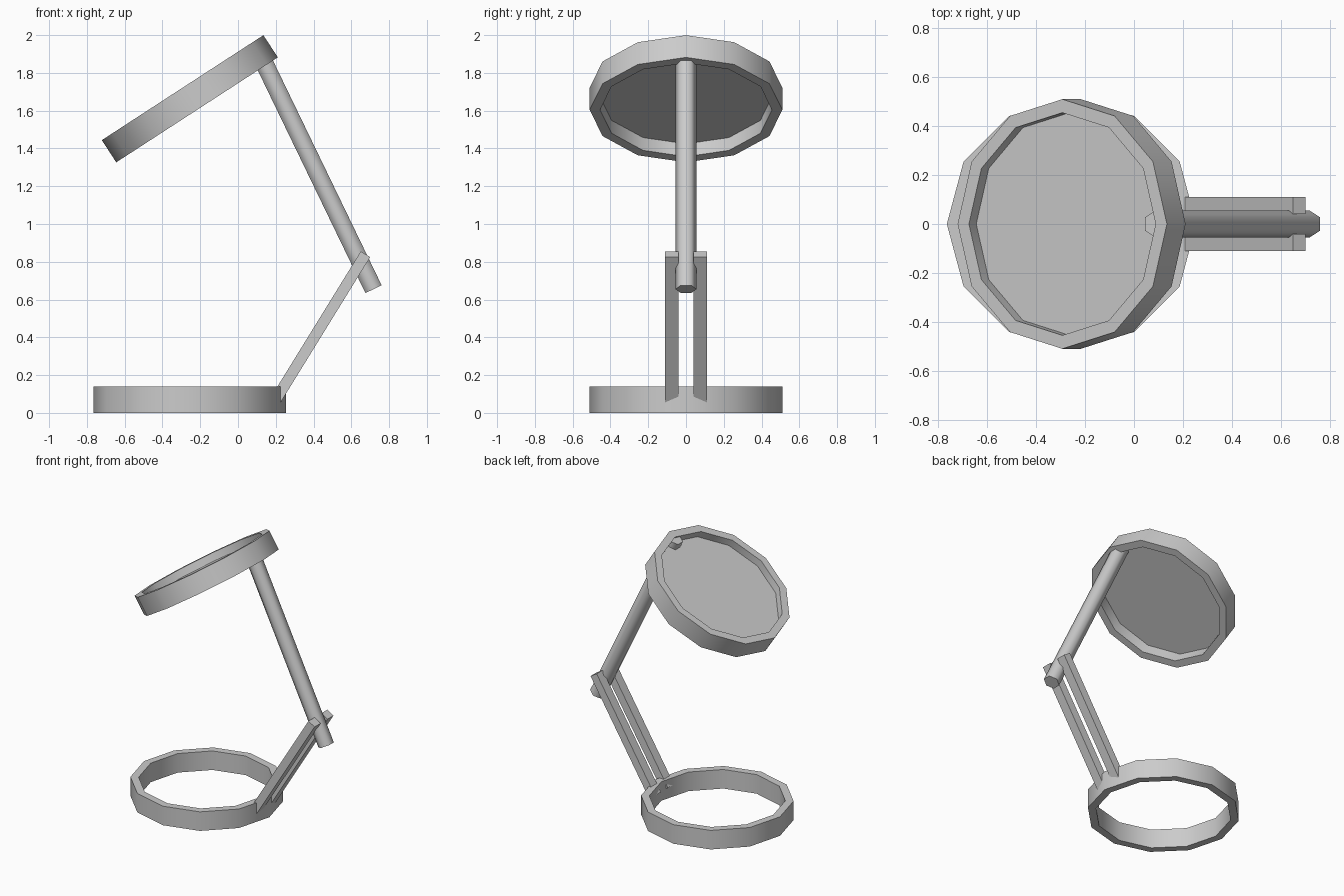
import bpy, bmesh
from math import radians, cos, sin, pi, atan2
from mathutils import Vector, Matrix

if "Cube" in bpy.data.objects:
    bpy.data.objects.remove(bpy.data.objects["Cube"])

CX, R_OUT, R_IN, HEIGHT = -0.255, 0.51, 0.455, 0.14
TILT = radians(-33)
HEAD = Vector((CX, 0, 1.663))


def finish(name, bm, smooth_angle=None):
    bmesh.ops.recalc_face_normals(bm, faces=bm.faces)
    mesh = bpy.data.meshes.new(name)
    bm.to_mesh(mesh)
    bm.free()
    ob = bpy.data.objects.new(name, mesh)
    bpy.context.collection.objects.link(ob)
    if smooth_angle:
        bpy.ops.object.select_all(action='DESELECT')
        ob.select_set(True)
        bpy.context.view_layer.objects.active = ob
        bpy.ops.object.shade_smooth_by_angle(angle=radians(smooth_angle))
    return ob


def ring(name, sides=12):
    bm = bmesh.new()
    h = HEIGHT / 2
    section = [(R_OUT, -h), (R_OUT, h), (R_IN, h), (R_IN, -h)]
    loops = [[bm.verts.new((r * cos(2 * pi * i / sides), r * sin(2 * pi * i / sides), z))
              for r, z in section] for i in range(sides)]
    for i in range(sides):
        a, b = loops[i], loops[(i + 1) % sides]
        for j in range(4):
            k = (j + 1) % 4
            bm.faces.new((a[j], b[j], b[k], a[k]))
    return finish(name, bm, 35)


# Hollow base ring
base = ring("base_ring")
base.location = (CX, 0, HEIGHT / 2)

# Tilted lamp head ring
head = ring("head_ring")
head.location = HEAD
head.rotation_euler.y = TILT

# Thin panel set inside the head
bm = bmesh.new()
bmesh.ops.create_cone(bm, cap_ends=True, segments=12, radius1=R_IN + 0.01,
                      radius2=R_IN + 0.01, depth=0.004,
                      matrix=Matrix.Rotation(radians(90), 4, 'Z'))
bmesh.ops.translate(bm, verts=bm.verts, vec=(0, 0, 0.013))
panel = finish("head_panel", bm)
panel.location = HEAD
panel.rotation_euler.y = TILT

# Six-sided upper arm, corners pointing sideways
p, q = Vector((0.7175, 0, 0.655)), Vector((0.088, 0, 1.957))
d = q - p
bm = bmesh.new()
rim = [(0.055 * sin(i * pi / 3), 0.055 * cos(i * pi / 3)) for i in range(6)]
low, high = [[bm.verts.new((x, y, z)) for x, y in rim]
             for z in (-d.length / 2, d.length / 2)]
for i in range(6):
    j = (i + 1) % 6
    bm.faces.new((low[i], low[j], high[j], high[i]))
bm.faces.new(low)
bm.faces.new(high)
arm = finish("upper_arm", bm, 65)
arm.location = (p + q) / 2
arm.rotation_euler.y = atan2(d.x, d.z)

# Pair of square lower struts
profile = [(0.65, 0.855), (0.70, 0.825), (0.225, 0.055), (0.175, 0.085)]
for side, label in ((-1, "front"), (1, "back")):
    bm = bmesh.new()
    face = bm.faces.new([bm.verts.new((x, side * 0.04, z)) for x, z in profile])
    ext = bmesh.ops.extrude_face_region(bm, geom=[face])
    moved = [v for v in ext["geom"] if isinstance(v, bmesh.types.BMVert)]
    bmesh.ops.translate(bm, verts=moved, vec=(0, side * 0.07, 0))
    finish(label + "_strut", bm)
